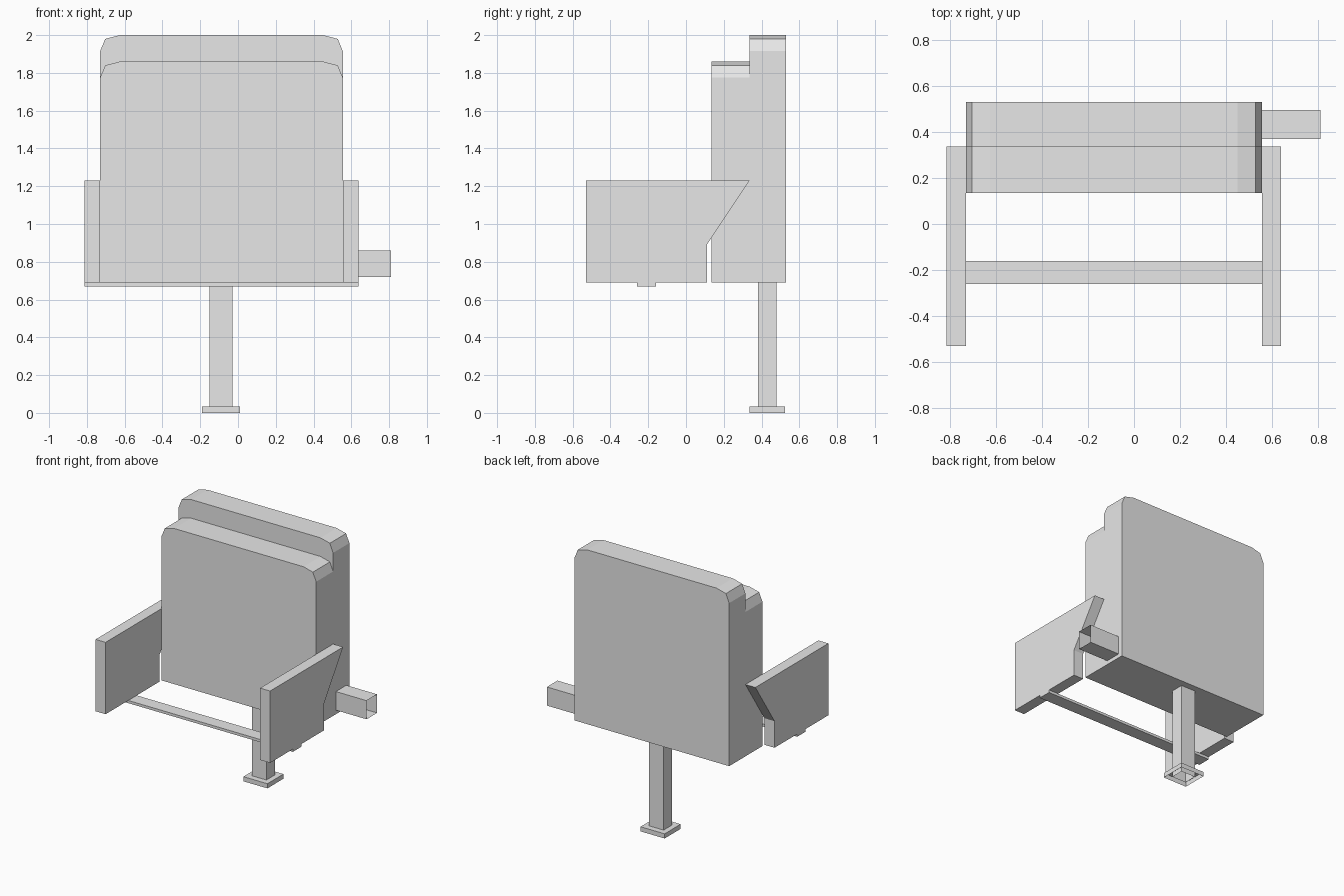
import bpy
import bmesh

cube = bpy.data.objects.get("Cube")
if cube:
    bpy.data.objects.remove(cube, do_unlink=True)

grey = bpy.data.materials.new("light_grey")
grey.use_nodes = True
grey.diffuse_color = (0.8, 0.8, 0.8, 1)
grey.node_tree.nodes["Principled BSDF"].inputs["Base Color"].default_value = (0.8, 0.8, 0.8, 1)


def finish(name, bm, fix_normals=True):
    if fix_normals:
        bmesh.ops.recalc_face_normals(bm, faces=bm.faces)
    mesh = bpy.data.meshes.new(name)
    bm.to_mesh(mesh)
    bm.free()
    mesh.materials.append(grey)
    obj = bpy.data.objects.new(name, mesh)
    bpy.context.collection.objects.link(obj)
    return obj


def prism(name, profile, axis, start, end):
    """Extrude a closed 2D profile along x or y."""
    bm = bmesh.new()
    place = {"x": lambda a, b: (start, a, b), "y": lambda a, b: (a, start, b)}[axis]
    face = bm.faces.new([bm.verts.new(place(a, b)) for a, b in profile])
    out = bmesh.ops.extrude_face_region(bm, geom=[face], use_keep_orig=True)
    verts = [v for v in out["geom"] if isinstance(v, bmesh.types.BMVert)]
    move = (end - start, 0, 0) if axis == "x" else (0, end - start, 0)
    bmesh.ops.translate(bm, verts=verts, vec=move)
    return finish(name, bm)


def box(name, x, y, z, open_sides=()):
    """Box from ranges; faces pointing along open_sides are left out."""
    bm = bmesh.new()
    bmesh.ops.create_cube(bm, size=1)
    for v in bm.verts:
        v.co = [r[0] if c < 0 else r[1] for c, r in zip(v.co, (x, y, z))]
    bm.normal_update()
    gone = [f for f in bm.faces
            if any(f.normal[a] * s > 0.9 for a, s in open_sides)]
    bmesh.ops.delete(bm, geom=gone, context="FACES")
    return finish(name, bm, False)


LEFT, RIGHT = 0.555, -0.73
BASE = 0.69


# Folded seat and backrest panels with clipped upper corners
def panel(name, top, front, back):
    corner = [(0, 0.085), (0.027, 0.02), (0.105, 0)]
    profile = [(LEFT, BASE)]
    profile += [(LEFT - dx, top - dz) for dx, dz in corner]
    profile += [(RIGHT + dx, top - dz) for dx, dz in reversed(corner)]
    profile += [(RIGHT, BASE)]
    prism(name, profile, "y", front, back)


panel("backrest", 2.0, 0.337, 0.53)
panel("folded_seat", 1.86, 0.135, 0.337)

# Armrest panels with a slanted rear edge
arm = [(-0.53, BASE), (0.11, BASE), (0.11, 0.89), (0.337, 1.23), (-0.53, 1.23)]
prism("left_armrest", arm, "x", LEFT, LEFT + 0.083)
prism("right_armrest", arm, "x", RIGHT - 0.083, RIGHT)

# Flat bar joining the armrests
box("cross_bar", (RIGHT - 0.083, LEFT + 0.083), (-0.26, -0.16), (0.67, BASE))

# Hollow side bracket and post, open at their ends
box("side_bracket", (LEFT, 0.81), (0.37, 0.495), (0.72, 0.86), [(0, 1)])
box("post", (-0.15, -0.03), (0.38, 0.48), (0, BASE), [(2, 1), (2, -1)])

# Foot: shallow cap, open below, with a square hole for the post
bm = bmesh.new()
rings = []
for half_x, half_y, z in ((0.1, 0.095, 0), (0.1, 0.095, 0.035), (0.06, 0.05, 0.035)):
    rings.append([bm.verts.new((-0.09 + sx * half_x, 0.43 + sy * half_y, z))
                  for sx, sy in ((-1, -1), (1, -1), (1, 1), (-1, 1))])
for low, high in zip(rings, rings[1:]):
    for i in range(4):
        j = (i + 1) % 4
        bm.faces.new((low[i], low[j], high[j], high[i]))
finish("foot", bm, False)
